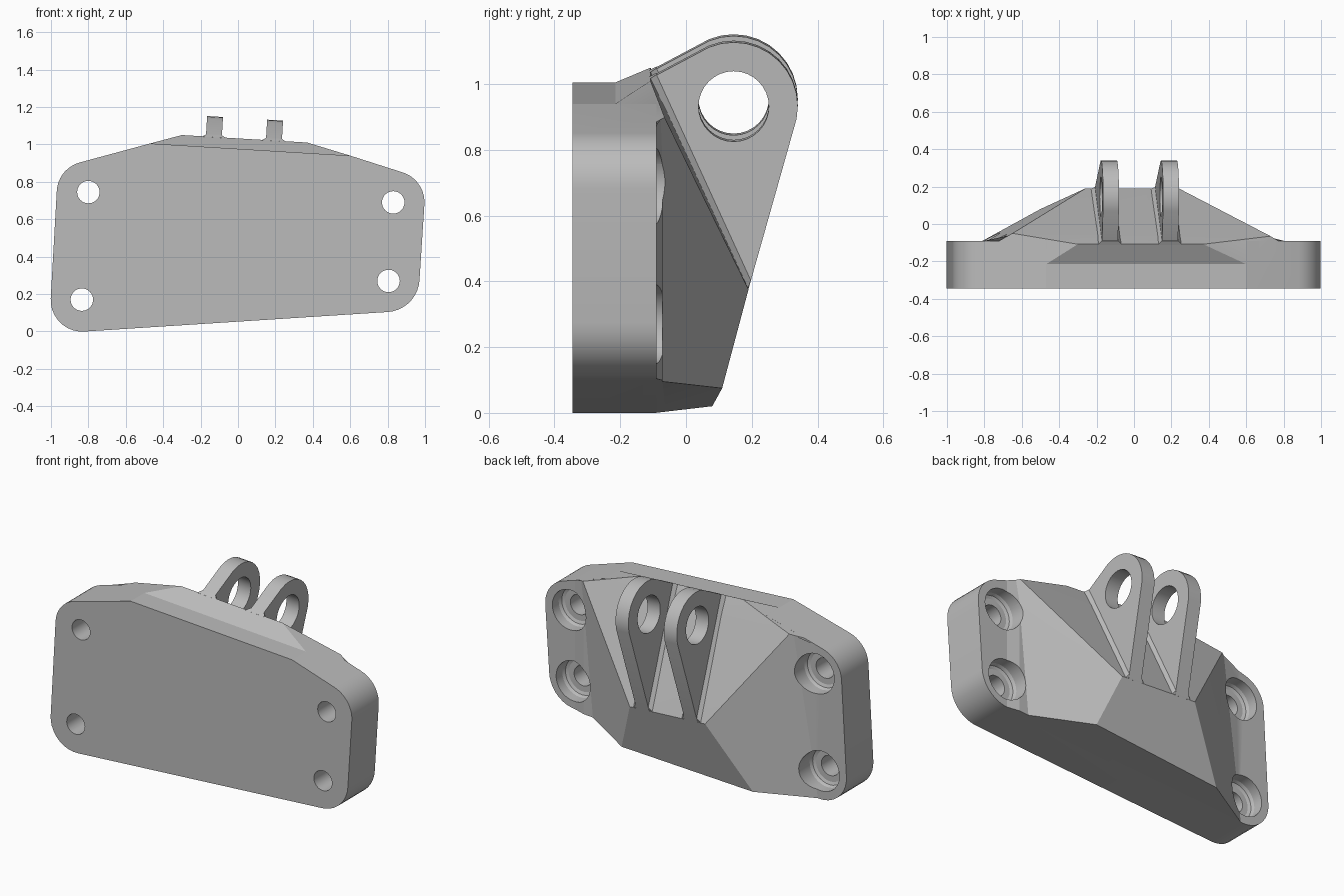
import bpy, bmesh, math
from mathutils import Vector

if "Cube" in bpy.data.objects:
    bpy.data.objects.remove(bpy.data.objects["Cube"], do_unlink=True)

grey = bpy.data.materials.new("plain grey")
grey.use_nodes = True
grey.diffuse_color = (0.5, 0.5, 0.5, 1)
grey.node_tree.nodes["Principled BSDF"].inputs["Base Color"].default_value = (0.5, 0.5, 0.5, 1)

FRONT, BACK = -0.345, -0.09
TILT = 0.06


def finish(name, bm):
    bmesh.ops.recalc_face_normals(bm, faces=bm.faces)
    mesh = bpy.data.meshes.new(name)
    bm.to_mesh(mesh)
    bm.free()
    mesh.materials.append(grey)
    obj = bpy.data.objects.new(name, mesh)
    bpy.context.collection.objects.link(obj)
    return obj


def hull(name, points):
    bm = bmesh.new()
    for p in points:
        bm.verts.new(p)
    res = bmesh.ops.convex_hull(bm, input=bm.verts)
    loose = {v for v in res["geom_interior"] + res["geom_unused"]
             if isinstance(v, bmesh.types.BMVert)}
    bmesh.ops.delete(bm, geom=list(loose), context='VERTS')
    bmesh.ops.dissolve_limit(bm, angle_limit=0.01, verts=bm.verts, edges=bm.edges)
    return finish(name, bm)


def combine(target, other, operation):
    mod = target.modifiers.new(operation.lower(), 'BOOLEAN')
    mod.object, mod.operation, mod.solver = other, operation, 'EXACT'
    bpy.context.view_layer.objects.active = target
    bpy.ops.object.modifier_apply(modifier=mod.name)
    bpy.data.objects.remove(other, do_unlink=True)


def ring(cx, cz, y, r, n=32):
    return [(cx + r * math.cos(2 * math.pi * i / n), y, cz + r * math.sin(2 * math.pi * i / n))
            for i in range(n)]


def rounded(corners, steps=9):
    """Outline whose corners (x, z, tangent length) become circular arcs."""
    out = []
    for i, (x, z, t) in enumerate(corners):
        c = Vector((x, z))
        a = (Vector(corners[i - 1][:2]) - c).normalized()
        b = (Vector(corners[(i + 1) % len(corners)][:2]) - c).normalized()
        if t == 0:
            out.append(c)
            continue
        w = math.sin(a.angle(b) / 2)
        for k in range(steps + 1):
            u = k / steps
            p, q, s = (1 - u) ** 2, 2 * w * u * (1 - u), u * u
            out.append((p * (c + a * t) + q * c + s * (c + b * t)) / (p + q + s))
    return out


def low(x):
    return 0.0525 + 0.0643 * x


def high(x):
    if x < -0.47:
        return 1.005 + 0.27 * (x + 0.47)
    return 0.94 - 0.32 * (x - 0.6)


# Mounting plate
outline = rounded([(-1.012, low(-1.012), 0.19), (0.96, low(0.96), 0.16),
                   (1.005, high(1.005), 0.13), (0.6, 0.94, 0),
                   (-0.47, 1.005, 0), (-0.962, high(-0.962), 0.12)])
bm = bmesh.new()
face = bm.faces.new([bm.verts.new((p.x, FRONT, p.y)) for p in outline])
ext = bmesh.ops.extrude_face_region(bm, geom=[face])
bmesh.ops.translate(bm, vec=(0, BACK - FRONT, 0),
                    verts=[v for v in ext["geom"] if isinstance(v, bmesh.types.BMVert)])
bracket = finish("bracket_body", bm)

# Faceted rear body with a raised top ramp
body = hull("rear_body", [
    (-0.26, 0.19, 0.405), (0.24, 0.19, 0.375),
    (-0.5, 0.08, low(-0.5)), (0.35, 0.11, low(0.35)),
    (-0.65, -0.05, high(-0.65)), (0.73, -0.065, high(0.73)),
    (-0.3, -0.108, 1.05), (0.37, -0.108, 1.01),
    (-0.47, -0.215, 1.005), (0.6, -0.215, 0.94),
    (-0.81, BACK, low(-0.81)), (0.7, BACK, low(0.7)),
    (-0.72, BACK, high(-0.72)), (0.77, BACK, high(0.77)),
    (-0.7, -0.2, 0.1), (0.65, -0.2, 0.2)])
combine(bracket, body, 'UNION')

# Shallow blend between body and plate
blend = []
for x, y in ((-0.8, BACK), (-0.67, -0.062), (0.8, BACK), (0.73, -0.072)):
    blend += [(x, y, low(x)), (x, y, high(x))]
blend += [(-0.6, -0.15, 0.3), (0.6, -0.15, 0.3)]
combine(bracket, hull("blend", blend), 'UNION')

# Pair of lugs, each with a flared foot and a pin hole
EYE_Y, EYE_Z = 0.145, 0.946


def lean(x0, dx, y, z):
    return (x0 + dx + TILT * (z - 0.95), y, z - TILT * (x0 + dx))


for x0 in (-0.134, 0.187):
    profile = [(EYE_Y + 0.195 * math.cos(2 * math.pi * i / 32),
                EYE_Z + 0.195 * math.sin(2 * math.pi * i / 32)) for i in range(32)]
    profile += [(0.19, 0.39), (0.1, 0.42), (-0.12, 1.025), (-0.13, 0.95)]
    lug = hull("lug", [lean(x0, dx, y, z) for dx in (-0.0425, 0.0425) for y, z in profile])
    foot = []
    for side in (-1, 1):
        foot += [lean(x0, side * 0.065, y, z) for y, z in
                 ((0.188, 0.39), (-0.112, 1.03), (0.12, 0.42), (-0.13, 0.95))]
        foot += [lean(x0, side * 0.0425, y, z) for y, z in ((0.197, 0.417), (-0.09, 1.043))]
    combine(bracket, hull("lug_foot", foot), 'UNION')
    combine(bracket, lug, 'UNION')
    eye = hull("eye_cutter", [lean(x0, dx, y, z) for dx in (-0.07, 0.07)
                              for y, _, z in ring(EYE_Y, EYE_Z, 0, 0.107)])
    combine(bracket, eye, 'DIFFERENCE')

# Four bolt holes with round-bottomed counterbores
for x, z in ((-0.8, 0.745), (0.83, 0.69), (-0.835, 0.17), (0.805, 0.27)):
    bolt = hull("bolt_cutter", ring(x, z, -0.5, 0.06) + ring(x, z, 0.2, 0.06))
    combine(bracket, bolt, 'DIFFERENCE')
    bore = hull("bore_cutter", ring(x, z, -0.175, 0.095) + ring(x, z, -0.168, 0.112)
                + ring(x, z, -0.15, 0.12) + ring(x, z, 0.25, 0.12))
    combine(bracket, bore, 'DIFFERENCE')

# Smooth the round surfaces, keep the facets sharp
bpy.ops.object.select_all(action='DESELECT')
bracket.select_set(True)
bpy.context.view_layer.objects.active = bracket
bpy.ops.object.shade_smooth_by_angle(angle=math.radians(14))
